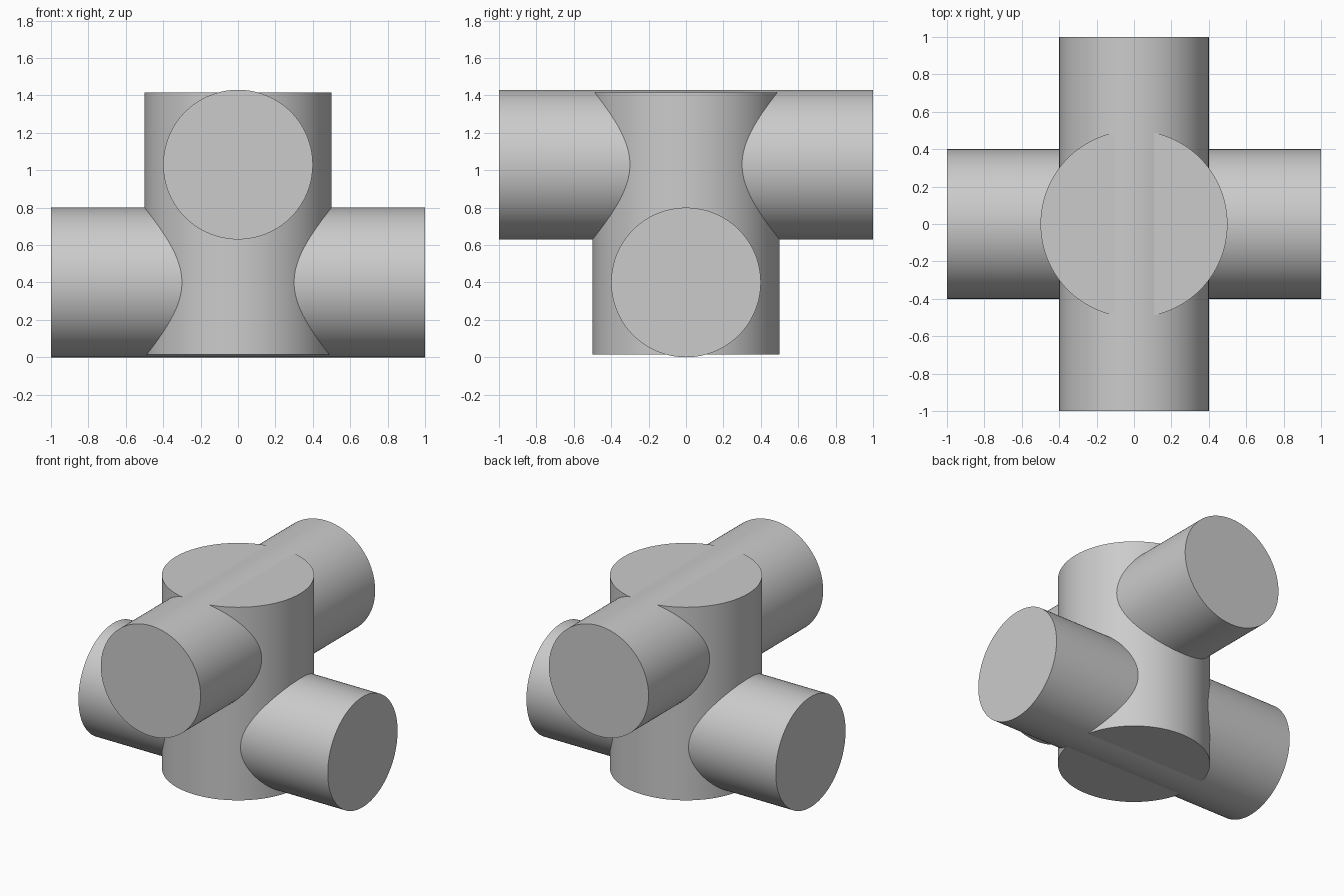
import bpy
from math import pi, radians
from mathutils import Matrix

cube = bpy.data.objects.get("Cube")
if cube:
    bpy.data.objects.remove(cube, do_unlink=True)

# One grey for the whole fitting
grey = bpy.data.materials.new("plain grey")
grey.use_nodes = True
colour = (0.6, 0.6, 0.6, 1)
grey.diffuse_color = colour
grey.node_tree.nodes["Principled BSDF"].inputs["Base Color"].default_value = colour


def cylinder(name, radius, length, height, turn=None):
    """Capped cylinder centred on the z axis at a height, turned about one axis."""
    bpy.ops.mesh.primitive_cylinder_add(vertices=128, radius=radius, depth=length)
    obj = bpy.context.object
    obj.name = name
    if turn:
        obj.data.transform(Matrix.Rotation(pi / 2, 4, turn))
    obj.location.z = height
    obj.data.materials.append(grey)
    bpy.ops.object.shade_smooth_by_angle(angle=radians(30))
    return obj


# Upright core with two crossing pipes that stand just proud of its ends
cylinder("upright_core", 0.5, 1.4, 0.715)
cylinder("lower_cross_pipe", 0.4, 2, 0.4, "Y")
cylinder("upper_cross_pipe", 0.4, 2, 1.03, "X")
